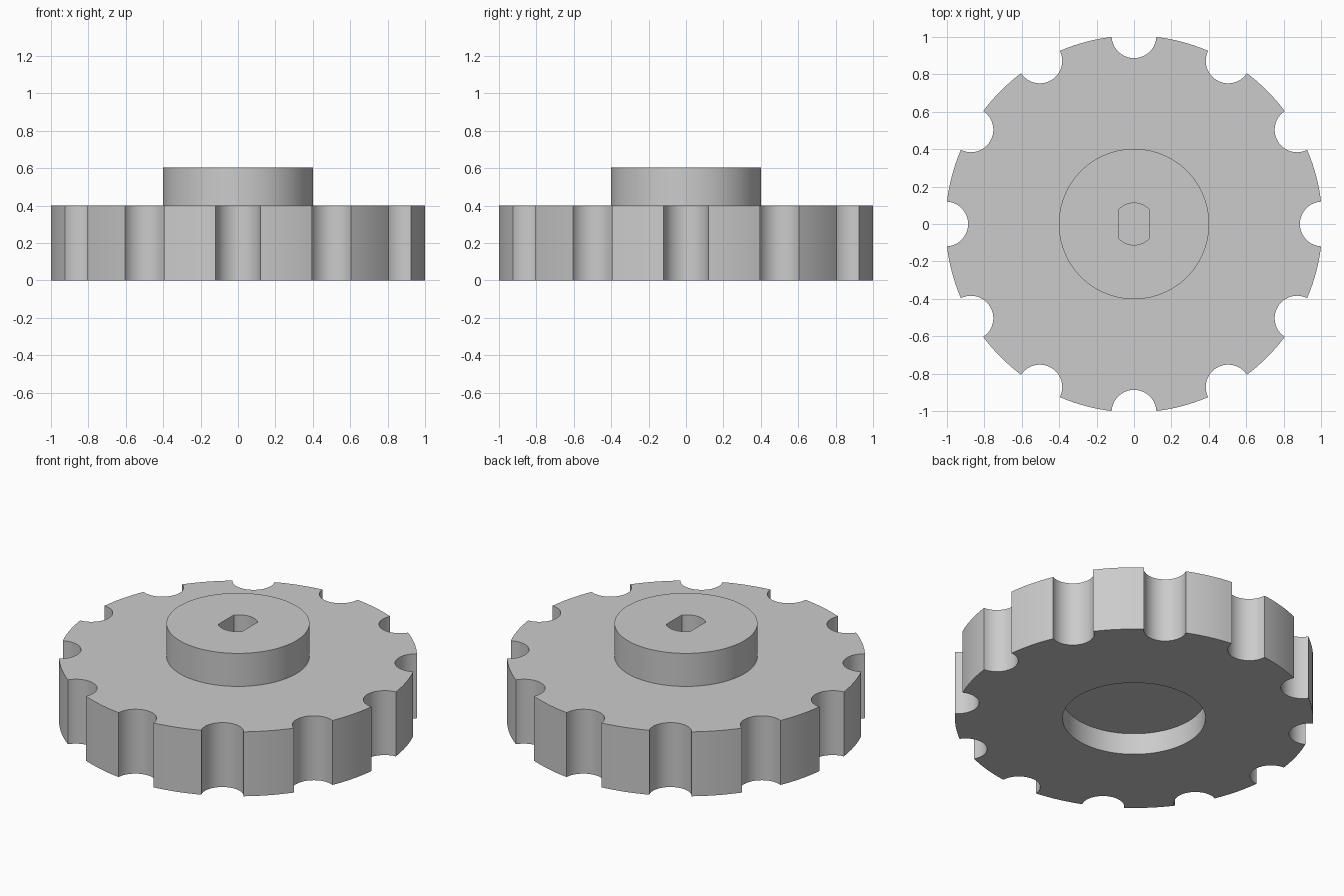
import bpy
import bmesh
from math import sin, cos, pi, asin, acos, radians

cube = bpy.data.objects.get("Cube")
if cube:
    bpy.data.objects.remove(cube, do_unlink=True)

WHEEL_R, NOTCH_R, NOTCHES = 1.007, 0.12, 12
WHEEL_TOP, HUB_TOP, HUB_R = 0.4, 0.605, 0.402
RECESS_TOP, SLOT_FLOOR = 0.133, 0.2

grey = bpy.data.materials.new("light grey plastic")
grey.use_nodes = True
colour = (0.6, 0.6, 0.6, 1)
grey.diffuse_color = colour
grey.node_tree.nodes["Principled BSDF"].inputs["Base Color"].default_value = colour


def arc(cx, cy, r, a0, a1, n):
    """Points along an arc, both ends included."""
    return [(cx + r * cos(a0 + (a1 - a0) * i / n),
             cy + r * sin(a0 + (a1 - a0) * i / n)) for i in range(n + 1)]


def prism(name, points, z0, z1):
    """Upright solid made from a counter-clockwise outline."""
    bm = bmesh.new()
    face = bm.faces.new([bm.verts.new((x, y, z0)) for x, y in points])
    grown = bmesh.ops.extrude_face_region(bm, geom=[face], use_keep_orig=True)
    top = [v for v in grown["geom"] if isinstance(v, bmesh.types.BMVert)]
    bmesh.ops.translate(bm, verts=top, vec=(0, 0, z1 - z0))
    bmesh.ops.recalc_face_normals(bm, faces=bm.faces)
    mesh = bpy.data.meshes.new(name)
    bm.to_mesh(mesh)
    bm.free()
    mesh.materials.append(grey)
    obj = bpy.data.objects.new(name, mesh)
    bpy.context.collection.objects.link(obj)
    return obj


def combine(target, tool, operation):
    """Apply a boolean and discard the tool solid."""
    mod = target.modifiers.new(operation.lower(), "BOOLEAN")
    mod.operation, mod.object, mod.solver = operation, tool, "EXACT"
    bpy.context.view_layer.objects.active = target
    bpy.ops.object.modifier_apply(modifier=mod.name)
    bpy.data.objects.remove(tool, do_unlink=True)


# Scalloped rim: outer arcs alternating with round finger notches
half = 2 * asin(NOTCH_R / (2 * WHEEL_R))
step = 2 * pi / NOTCHES
outline = []
for k in range(NOTCHES):
    a = k * step
    swing = pi / 2 + half / 2
    outline += arc(WHEEL_R * cos(a), WHEEL_R * sin(a), NOTCH_R,
                   a - swing, a - 2 * pi + swing, 20)
    outline += arc(0, 0, WHEEL_R, a + half, a + step - half, 8)[1:-1]
knob = prism("knob", outline, 0, WHEEL_TOP)

# Raised hub on top
circle = arc(0, 0, HUB_R, 0, 2 * pi, 96)[:-1]
combine(knob, prism("hub", circle, WHEEL_TOP - 0.1, HUB_TOP), "UNION")

# Shallow round recess underneath
combine(knob, prism("recess", circle, -0.1, RECESS_TOP), "DIFFERENCE")

# Blind shaft socket with two flat sides
slot_r, slot_half = 0.112, 0.082
flat = acos(slot_half / slot_r)
socket = arc(0, 0, slot_r, flat, pi - flat, 14) + arc(0, 0, slot_r, pi + flat, 2 * pi - flat, 14)
combine(knob, prism("socket", socket, SLOT_FLOOR, HUB_TOP + 0.1), "DIFFERENCE")

# Smooth curved walls, keep rims sharp
bpy.ops.object.select_all(action="DESELECT")
knob.select_set(True)
bpy.context.view_layer.objects.active = knob
bpy.ops.object.shade_smooth_by_angle(angle=radians(30))
